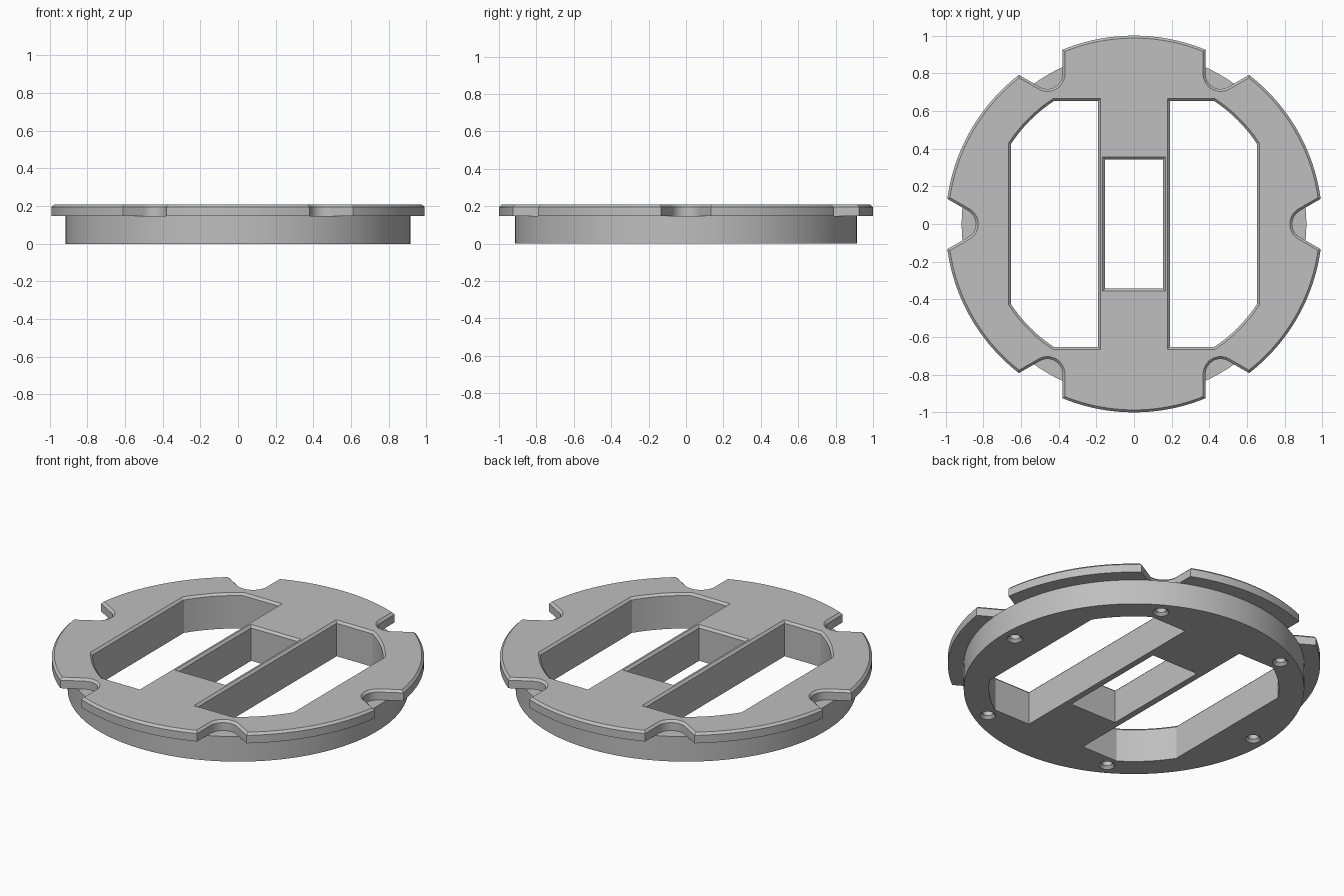
import bpy
import bmesh
from math import sin, cos, pi, radians, atan2, sqrt
from mathutils import Vector

BASE_TOP, TOP, CHAMFER = 0.148, 0.208, 0.013

cube = bpy.data.objects.get("Cube")
if cube:
    bpy.data.objects.remove(cube, do_unlink=True)

grey = bpy.data.materials.new("plain_grey")
grey.use_nodes = True
colour = (0.52, 0.52, 0.52, 1)
grey.diffuse_color = colour
grey.node_tree.nodes["Principled BSDF"].inputs["Base Color"].default_value = colour


def arc(radius, start, end, steps, centre=(0, 0)):
    angles = [start + (end - start) * i / steps for i in range(steps + 1)]
    return [Vector((centre[0] + radius * cos(a), centre[1] + radius * sin(a))) for a in angles]


def circle(radius, steps, centre=(0, 0)):
    return arc(radius, 0, 2 * pi, steps, centre)[:-1]


def turn(points, angle):
    c, s = cos(angle), sin(angle)
    return [Vector((c * p.x - s * p.y, s * p.x + c * p.y)) for p in points]


def offset(points, distance):
    """Move a counter-clockwise outline outwards with mitred corners."""
    result = []
    for i, p in enumerate(points):
        before = (p - points[i - 1]).normalized()
        after = (points[(i + 1) % len(points)] - p).normalized()
        n1, n2 = Vector((before.y, -before.x)), Vector((after.y, -after.x))
        result.append(p + (n1 + n2) * distance / (1 + n1.dot(n2)))
    return result


def loft(name, layers):
    """Closed solid through matching outlines at rising heights."""
    bm = bmesh.new()
    rings = [[bm.verts.new((p.x, p.y, z)) for p in pts] for pts, z in layers]
    for low, high in zip(rings, rings[1:]):
        for i in range(len(low)):
            j = (i + 1) % len(low)
            bm.faces.new((low[i], low[j], high[j], high[i]))
    bm.faces.new(rings[0][::-1])
    bm.faces.new(rings[-1])
    mesh = bpy.data.meshes.new(name)
    bm.to_mesh(mesh)
    bm.free()
    mesh.materials.append(grey)
    obj = bpy.data.objects.new(name, mesh)
    bpy.context.collection.objects.link(obj)
    return obj


def combine(target, tool, operation):
    mod = target.modifiers.new(tool.name, "BOOLEAN")
    mod.operation, mod.object, mod.solver = operation, tool, "EXACT"
    bpy.context.view_layer.objects.active = target
    bpy.ops.object.modifier_apply(modifier=mod.name)
    bpy.data.objects.remove(tool, do_unlink=True)


# Flange outline: six flared notches joined by rim arcs
notch_radius, notch_centre = 0.08, 0.92
notch = arc(notch_radius, radians(240), radians(120), 16, (notch_centre, 0))
side, along = notch[-1], Vector((cos(pi / 6), sin(pi / 6)))
reach = -side.dot(along) + sqrt(side.dot(along) ** 2 - side.length_squared + 1)
corner = side + along * reach
half = atan2(corner.y, corner.x)
sector = [Vector((corner.x, -corner.y))] + notch + arc(1, half, pi / 3 - half, 24)[:-1]
outline = [p for k in range(6) for p in turn(sector, k * pi / 3)]

# Base disc and chamfered flange
plate = loft("mounting_plate", [(circle(0.915, 144), 0), (circle(0.915, 144), BASE_TOP)])
flange = loft("flange", [(outline, BASE_TOP), (outline, TOP - CHAMFER),
                         (offset(outline, -CHAMFER), TOP)])
combine(plate, flange, "UNION")


def cut_opening(name, points):
    """Through opening with a chamfered upper edge."""
    extra = 0.02
    cutter = loft(name, [(points, -extra), (points, TOP - CHAMFER),
                         (offset(points, CHAMFER + extra), TOP + extra)])
    cutter.hide_render = True
    combine(plate, cutter, "DIFFERENCE")


# Two large side openings with rounded outer corners
inner, outer, bend = 0.19, 0.653, 0.425
size = Vector((outer, bend)).length
low = atan2(bend, outer)
right_slot = ([Vector((inner, -outer))] + arc(size, low - pi / 2, -low, 8)
              + arc(size, low, pi / 2 - low, 8) + [Vector((inner, outer))])
cut_opening("left_opening", right_slot)
cut_opening("right_opening", turn(right_slot, pi))

# Central rectangular window
cut_opening("central_window", [Vector((x * 0.153, y * 0.342))
                               for x, y in ((-1, -1), (1, -1), (1, 1), (-1, 1))])

# Blind countersunk screw holes underneath
for k in range(6):
    spot = (0.836 * cos(k * pi / 3), 0.836 * sin(k * pi / 3))
    wide, narrow = circle(0.053, 24, spot), circle(0.028, 24, spot)
    hole = loft("screw_hole", [(wide, -0.01), (narrow, 0.015), (narrow, 0.1)])
    hole.hide_render = True
    combine(plate, hole, "DIFFERENCE")

# Smooth curved walls, crisp edges
bpy.ops.object.select_all(action="DESELECT")
plate.select_set(True)
bpy.context.view_layer.objects.active = plate
bpy.ops.object.shade_smooth_by_angle(angle=radians(20))
